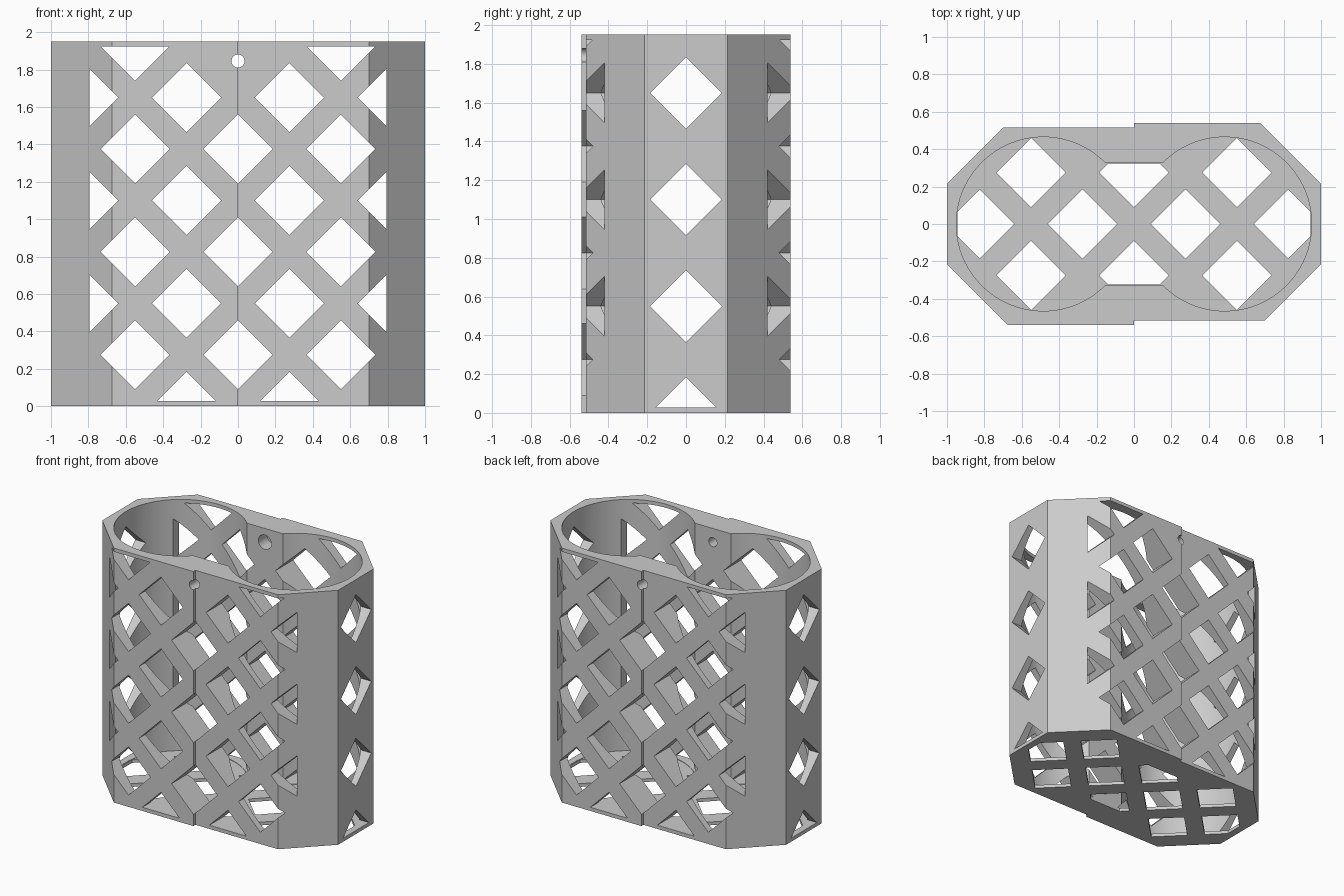
import bpy, bmesh
from math import asin, cos, sin, pi

if "Cube" in bpy.data.objects:
    bpy.data.objects.remove(bpy.data.objects["Cube"], do_unlink=True)

HEIGHT, FLOOR = 1.95, 0.025
PITCH, HALF = 0.55, 0.185
LIP = 0.028

# Placing (u, v, depth) for each extrusion axis
AXES = {
    "x": lambda u, v, d: (d, u, v),
    "y": lambda u, v, d: (u, d, v),
    "z": lambda u, v, d: (u, v, d),
}


def add_prism(bm, outline, axis, start, end):
    place = AXES[axis]
    low = [bm.verts.new(place(u, v, start)) for u, v in outline]
    high = [bm.verts.new(place(u, v, end)) for u, v in outline]
    bm.faces.new(low)
    bm.faces.new(high)
    n = len(outline)
    for i in range(n):
        j = (i + 1) % n
        bm.faces.new((low[i], low[j], high[j], high[i]))


def make_object(name, prisms):
    bm = bmesh.new()
    for prism in prisms:
        add_prism(bm, *prism)
    bmesh.ops.recalc_face_normals(bm, faces=bm.faces)
    mesh = bpy.data.meshes.new(name)
    bm.to_mesh(mesh)
    bm.free()
    obj = bpy.data.objects.new(name, mesh)
    bpy.context.collection.objects.link(obj)
    return obj


def clip(points, k, limit, sign):
    """Keep the part of a convex outline where sign * coordinate <= sign * limit."""
    out = []
    for i, b in enumerate(points):
        a = points[i - 1]
        da, db = sign * (a[k] - limit), sign * (b[k] - limit)
        if da * db < 0:
            t = da / (da - db)
            out.append((a[0] + t * (b[0] - a[0]), a[1] + t * (b[1] - a[1])))
        if db <= 0:
            out.append(b)
    return out


def diamond(u, v, umax, vmin, vmax):
    pts = [(u - HALF, v), (u, v - HALF), (u + HALF, v), (u, v + HALF)]
    for k, limit, sign in ((0, umax, 1), (0, -umax, -1), (1, vmax, 1), (1, vmin, -1)):
        pts = clip(pts, k, limit, sign)
    return pts


def circle(u, v, r, n=32):
    return [(u + r * cos(2 * pi * i / n), v + r * sin(2 * pi * i / n)) for i in range(n)]


# Case body: chamfered outline with a step at the middle of front and back
half = [(0, -0.515), (0.70, -0.515), (1, -0.215), (1, 0.215), (0.675, 0.54), (0, 0.54)]
outline = half + [(-x, -y) for x, y in half]
body = make_object("lattice_case", [(outline, "z", 0, HEIGHT)])

# Twin round cavity joined by a straight neck
R, CX, NECK, SEG = 0.465, 0.485, 0.325, 64
reach = pi - asin(NECK / R)
arc = [(CX + R * cos(a), R * sin(a))
       for a in (-reach + 2 * reach * i / SEG for i in range(SEG + 1))]
cavity = make_object("cavity_cutter",
                     [(arc + [(-x, -y) for x, y in arc], "z", FLOOR, HEIGHT + 0.1)])

# Front-to-back lattice holes, staggered by half a pitch
front = []
for col in range(-3, 4):
    for row in range(4):
        odd = col % 2
        z = row * PITCH + (0 if odd else PITCH / 2)
        if (abs(col) == 3 and row == 0) or (col == 0 and row == 3):
            continue
        shape = diamond(col * PITCH / 2, z, 0.795, LIP, HEIGHT - LIP)
        front.append((shape, "y", -1, 1))
front_holes = make_object("front_lattice_cutter", front)

# Holes along the narrow sides
side_holes = make_object("side_lattice_cutter", [
    (diamond(0, row * PITCH, 1, LIP, HEIGHT), "x", -1.2, 1.2) for row in range(4)])

# Floor holes
spots = [(s * c * PITCH / 2, 0) for s in (-1, 1) for c in (1, 3)]
spots += [(c * PITCH, s * PITCH / 2) for s in (-1, 1) for c in (-1, 0, 1)]
floor = []
for x, y in spots:
    vmax = 0.324 if x == 0 else 1
    floor.append((diamond(x, y, 0.945, -vmax, vmax), "z", -0.1, 0.04))
floor_holes = make_object("floor_lattice_cutter", floor)

# Screw hole through both walls, with a wider seat inside the back wall
screw = make_object("screw_hole_cutter", [(circle(0, 1.845, 0.035), "y", -1, 1)])
seat = make_object("screw_seat_cutter", [(circle(0, 1.845, 0.055), "y", 0.2, 0.43)])

# Cut everything out of the body
bpy.context.view_layer.objects.active = body
for cutter in (cavity, front_holes, side_holes, floor_holes, screw, seat):
    mod = body.modifiers.new(cutter.name, "BOOLEAN")
    mod.operation = "DIFFERENCE"
    mod.solver = "EXACT"
    mod.object = cutter
    bpy.ops.object.modifier_apply(modifier=mod.name)
    bpy.data.objects.remove(cutter, do_unlink=True)

# Light grey plastic
grey = bpy.data.materials.new("light_grey")
grey.use_nodes = True
colour = (0.6, 0.6, 0.6, 1)
grey.diffuse_color = colour
grey.node_tree.nodes["Principled BSDF"].inputs["Base Color"].default_value = colour
body.data.materials.clear()
body.data.materials.append(grey)

bpy.ops.object.select_all(action="DESELECT")
body.select_set(True)
bpy.ops.object.shade_smooth_by_angle(angle=pi / 6)
